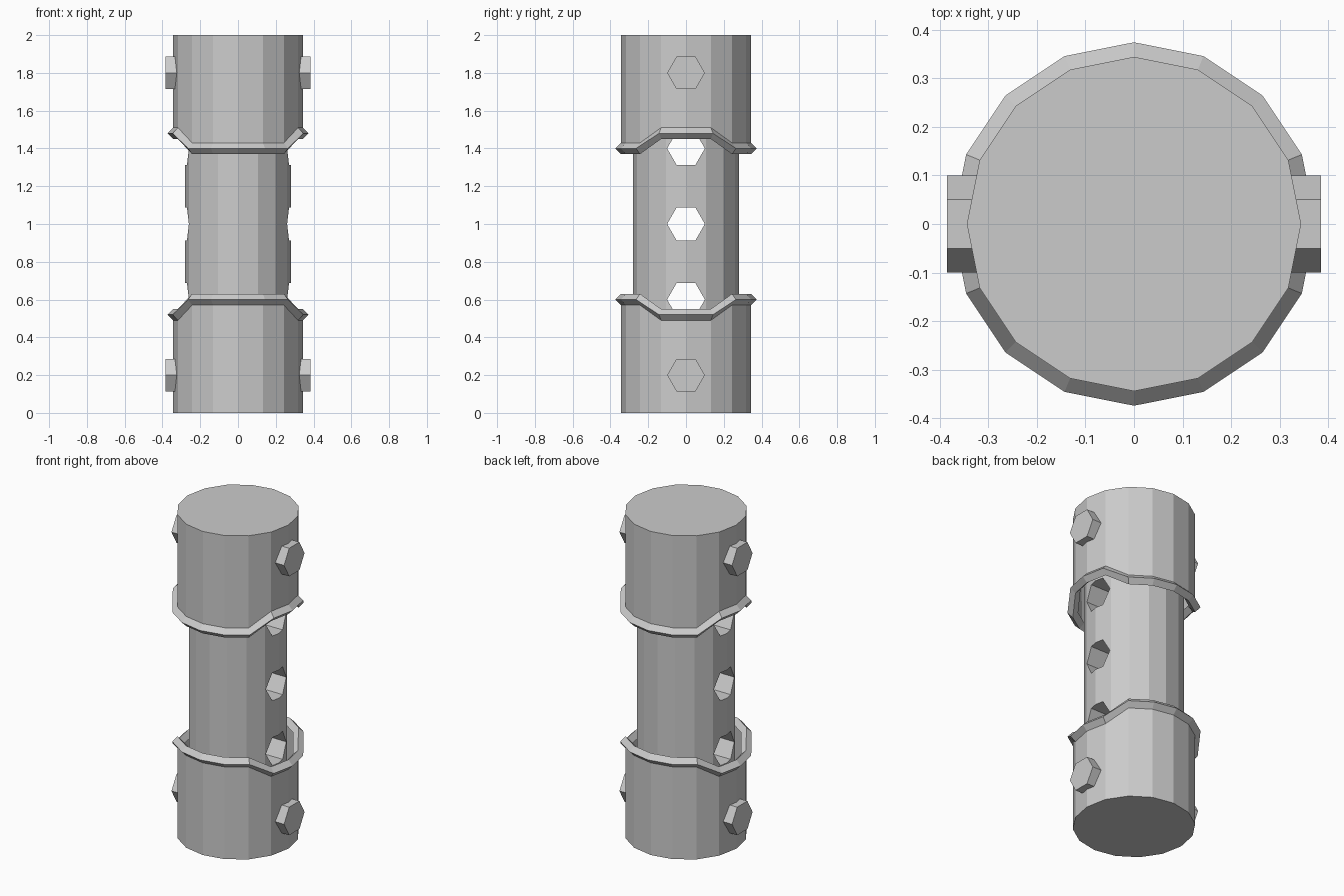
import bpy, bmesh
from math import sin, cos, pi
from mathutils import Matrix

cube = bpy.data.objects.get("Cube")
if cube:
    bpy.data.objects.remove(cube, do_unlink=True)

SIDES = 16
SLEEVE_R, PIPE_R, RIM = 0.344, 0.28, 0.03
HEX_R = 0.1

grey = bpy.data.materials.new("plain_grey")
grey.use_nodes = True
colour = (0.6, 0.6, 0.6, 1)
grey.diffuse_color = colour
grey.node_tree.nodes["Principled BSDF"].inputs["Base Color"].default_value = colour


def finish(name, bm):
    bmesh.ops.recalc_face_normals(bm, faces=bm.faces)
    mesh = bpy.data.meshes.new(name)
    bm.to_mesh(mesh)
    bm.free()
    mesh.materials.append(grey)
    obj = bpy.data.objects.new(name, mesh)
    bpy.context.collection.objects.link(obj)
    return obj


def ring(bm, radius, height):
    """Ring of vertices; height is a function of the angle."""
    angles = [2 * pi * i / SIDES for i in range(SIDES)]
    return [bm.verts.new((radius * cos(a), radius * sin(a), height(a))) for a in angles]


def bridge(bm, low, high):
    for i in range(SIDES):
        j = (i + 1) % SIDES
        bm.faces.new((low[i], low[j], high[j], high[i]))


def wave(a):
    """Open edge of the upper sleeve, raised around the side holes."""
    return 1.48 if abs(sin(a)) < 0.5 else 1.4


def flip(bm, upper):
    if not upper:
        for v in bm.verts:
            v.co.z = 2 - v.co.z


# Hollow sleeve, closed at its outer end
def sleeve(name, upper):
    bm = bmesh.new()
    edge = ring(bm, SLEEVE_R, wave)
    end = ring(bm, SLEEVE_R, lambda a: 2)
    bridge(bm, edge, end)
    bm.faces.new(end)
    flip(bm, upper)
    obj = finish(name, bm)
    # An open shell needs its outward direction checked before thickening
    cap = max(obj.data.polygons, key=lambda p: len(p.vertices))
    if (cap.normal.z > 0) != upper:
        obj.data.flip_normals()
    mod = obj.modifiers.new("wall", 'SOLIDIFY')
    mod.thickness = 0.015
    mod.offset = -1


# Diamond-section rim following the sleeve's open edge
def rim(name, upper):
    bm = bmesh.new()
    section = [(RIM, 0), (0, RIM), (-RIM, 0), (0, -RIM)]
    loops = [ring(bm, SLEEVE_R + dr, lambda a, dz=dz: wave(a) + dz) for dr, dz in section]
    for k in range(4):
        bridge(bm, loops[k], loops[(k + 1) % 4])
    flip(bm, upper)
    finish(name, bm)


# Hexagonal bar along x, with corners pointing to front and back
def hex_bar(name, z, length):
    bm = bmesh.new()
    bmesh.ops.create_cone(bm, cap_ends=True, segments=6, radius1=HEX_R,
                          radius2=HEX_R, depth=length)
    low = min(bm.verts, key=lambda v: v.co.y)
    if abs(low.co.x) > 0.01:
        bmesh.ops.rotate(bm, verts=bm.verts, matrix=Matrix.Rotation(pi / 6, 3, 'Z'))
    bmesh.ops.rotate(bm, verts=bm.verts, matrix=Matrix.Rotation(pi / 2, 3, 'Y'))
    bmesh.ops.translate(bm, verts=bm.verts, vec=(0, 0, z))
    return finish(name, bm)


for label, upper in (("upper", True), ("lower", False)):
    sleeve(label + "_sleeve", upper)
    rim(label + "_rim", upper)
    hex_bar(label + "_cross_pin", 1.8 if upper else 0.2, 0.77)

# Inner pipe with three hexagonal through holes
bm = bmesh.new()
bottom = ring(bm, PIPE_R, lambda a: 0.1)
top = ring(bm, PIPE_R, lambda a: 1.9)
bridge(bm, bottom, top)
bm.faces.new(bottom)
bm.faces.new(top)
pipe = finish("inner_pipe", bm)
bpy.context.view_layer.objects.active = pipe
for z in (0.6, 1.0, 1.4):
    cutter = hex_bar("hole_cutter", z, 1)
    cutter.hide_render = True
    mod = pipe.modifiers.new("hole", 'BOOLEAN')
    mod.operation = 'DIFFERENCE'
    mod.solver = 'EXACT'
    mod.object = cutter
    bpy.ops.object.modifier_apply(modifier=mod.name)
    bpy.data.objects.remove(cutter, do_unlink=True)
